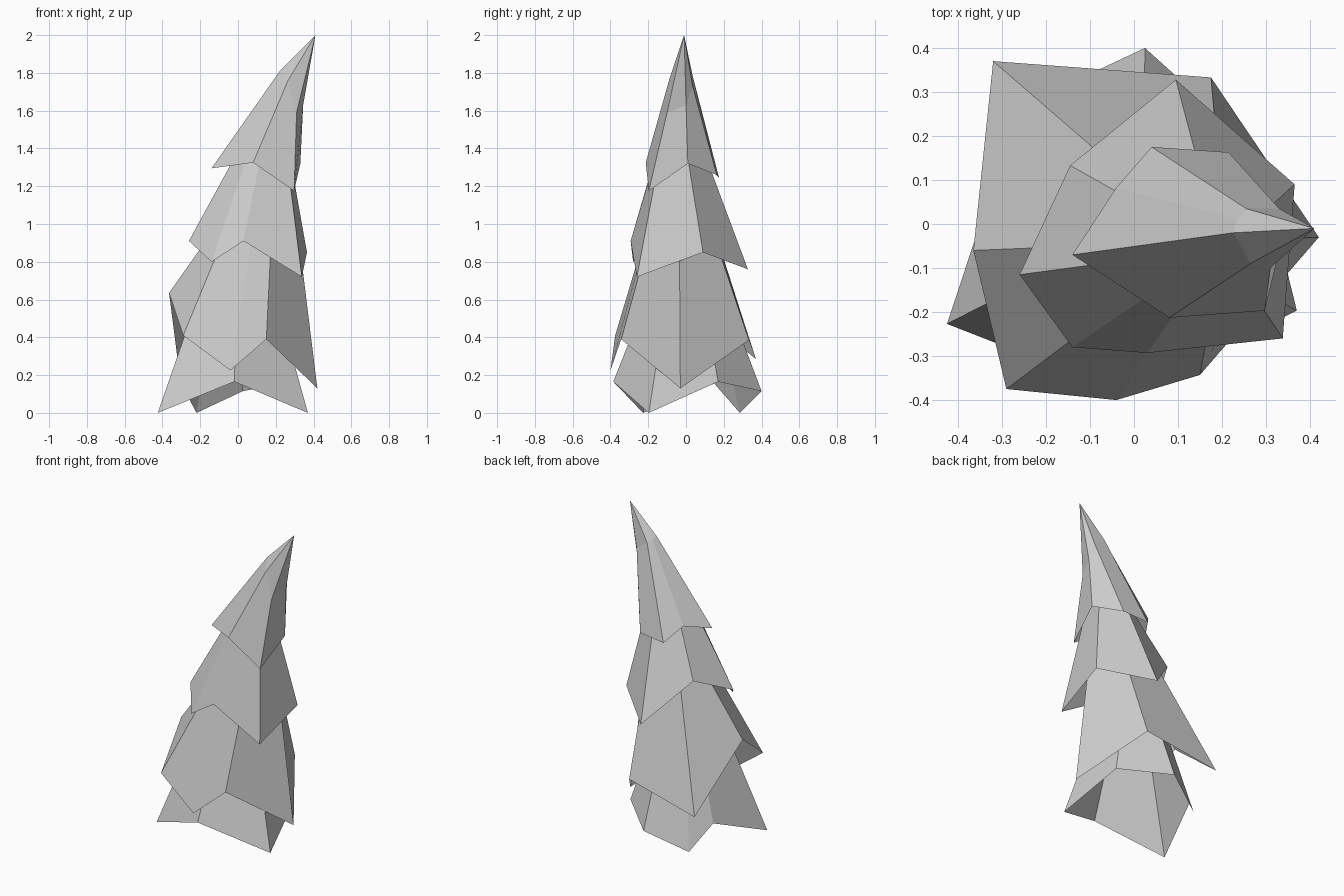
import bpy, bmesh
from mathutils import Vector

if "Cube" in bpy.data.objects:
    bpy.data.objects.remove(bpy.data.objects["Cube"])


def branch_tier(name, rings, tip=None):
    """Open seven-sided skirt lofted through the rings, optionally closed to a tip."""
    bm = bmesh.new()
    loops = [[bm.verts.new(p) for p in ring] for ring in rings]
    n = len(loops[0])
    for low, high in zip(loops, loops[1:]):
        for i in range(n):
            j = (i + 1) % n
            bm.faces.new((low[i], low[j], high[j], high[i]))
    if tip:
        t = bm.verts.new(tip)
        for i in range(n):
            bm.faces.new((loops[-1][i], loops[-1][(i + 1) % n], t))
    mesh = bpy.data.meshes.new(name)
    bm.to_mesh(mesh)
    bm.free()
    obj = bpy.data.objects.new(name, mesh)
    bpy.context.collection.objects.link(obj)
    return obj


def shrink(rim, centre, kx, ky):
    """Upper ring: the rim scaled in around a leaning trunk axis."""
    cx, cy, z = centre
    return [(cx + kx * x, cy + ky * y, z) for x, y, _ in rim]


# Ragged lower rims, counter-clockwise from the left side
bottom_rim = [(-.425, -.227, 0), (-.02, -.385, .165), (.37, -.197, 0), (.28, .17, .165),
              (.025, .40, .115), (-.22, .285, 0), (-.30, .15, .155)]
lower_rim = [(-.365, -.06, .635), (-.29, -.375, .41), (-.04, -.40, .225), (.15, -.343, .39),
             (.42, -.03, .13), (.175, .333, .385), (-.32, .37, .285)]
upper_rim = [(-.26, -.115, .91), (-.14, -.28, .80), (.03, -.293, .91), (.338, -.26, .72),
             (.365, .09, .85), (.095, .328, .76), (-.145, .133, 1.03)]
crown_rim = [(-.14, -.07, 1.295), (.08, -.213, 1.325), (.297, -.197, 1.175), (.33, .01, 1.32),
             (.215, .163, 1.26), (.04, .175, 1.245), (-.04, .083, 1.34)]
# Bend ring where the crown narrows toward its tip
crown_bend = [(.225, -.02, 1.815), (.265, -.09, 1.76), (.31, -.10, 1.59), (.345, 0, 1.63),
              (.33, .035, 1.73), (.255, .035, 1.785), (.235, .01, 1.80)]

# Three skirts and the pointed crown
branch_tier("bottom_branches", [bottom_rim, shrink(bottom_rim, (.01, 0, .7), .45, .45)])
branch_tier("lower_branches", [lower_rim, shrink(lower_rim, (.12, -.025, 1.1), .43, .36)])
branch_tier("upper_branches", [upper_rim, shrink(upper_rim, (.14, -.04, 1.5), .30, .28)])
branch_tier("crown", [crown_rim, crown_bend], tip=(.41, -.01, 2.0))
